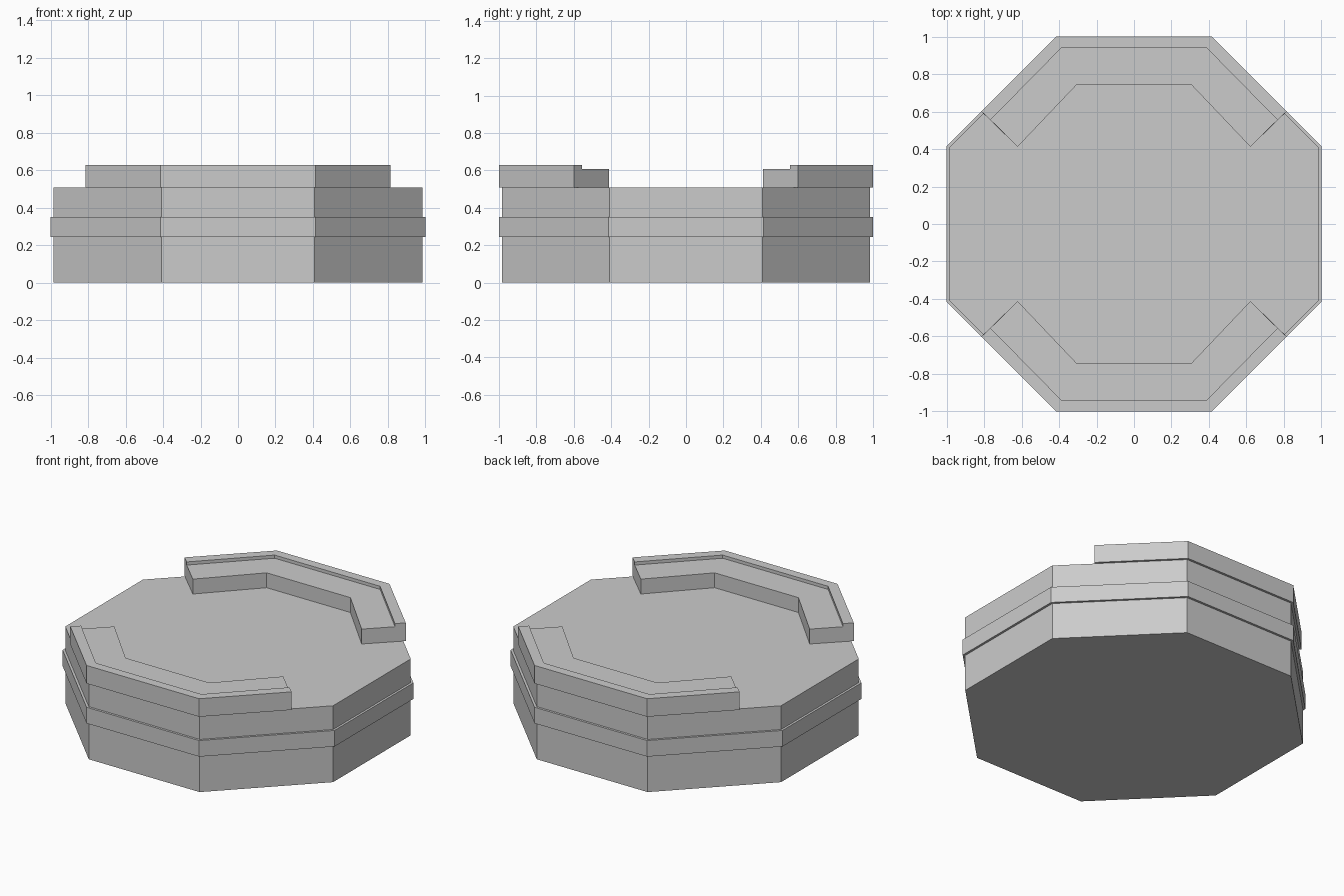
import bpy, bmesh, math

if "Cube" in bpy.data.objects:
    bpy.data.objects.remove(bpy.data.objects["Cube"])


def make_object(name, bm):
    bmesh.ops.recalc_face_normals(bm, faces=bm.faces)
    mesh = bpy.data.meshes.new(name)
    bm.to_mesh(mesh)
    bm.free()
    obj = bpy.data.objects.new(name, mesh)
    bpy.context.collection.objects.link(obj)
    return obj


# Octagonal drum with a raised belt: (apothem, z) profile turned in 8 steps
profile = [(0.985, 0.0), (0.985, 0.243), (1.0, 0.243),
           (1.0, 0.35), (0.985, 0.35), (0.985, 0.508)]
bm = bmesh.new()
rings = []
for apothem, z in profile:
    r = apothem / math.cos(math.pi / 8)
    rings.append([bm.verts.new((r * math.cos(math.pi / 8 + i * math.pi / 4),
                                r * math.sin(math.pi / 8 + i * math.pi / 4), z))
                  for i in range(8)])
for low, high in zip(rings, rings[1:]):
    for i in range(8):
        j = (i + 1) % 8
        bm.faces.new((low[i], low[j], high[j], high[i]))
bm.faces.new(rings[0])
bm.faces.new(rings[-1])
make_object("octagonal_drum", bm)

# Rim walls: stepped cross-section swept over half a C, mirrored in x
BASE, LEDGE, TOP = 0.508, 0.607, 0.628
outer = [(0.414, 1.0), (0.814, 0.6)]
lip = [(0.388, 0.939), (0.766, 0.555)]
inner = [(0.308, 0.741), (0.621, 0.412)]


def rim_wall(name, side):
    bm = bmesh.new()
    stations = []
    for sx, k in ((-1, 1), (-1, 0), (1, 0), (1, 1)):
        section = [(outer[k], BASE), (outer[k], TOP), (lip[k], TOP),
                   (lip[k], LEDGE), (inner[k], LEDGE), (inner[k], BASE)]
        stations.append([bm.verts.new((sx * p[0], side * p[1], z))
                         for p, z in section])
    for a, b in zip(stations, stations[1:]):
        for i in range(6):
            j = (i + 1) % 6
            bm.faces.new((a[i], a[j], b[j], b[i]))
    bm.faces.new(stations[0])
    bm.faces.new(stations[-1])
    make_object(name, bm)


rim_wall("front_rim_wall", -1)
rim_wall("back_rim_wall", 1)
